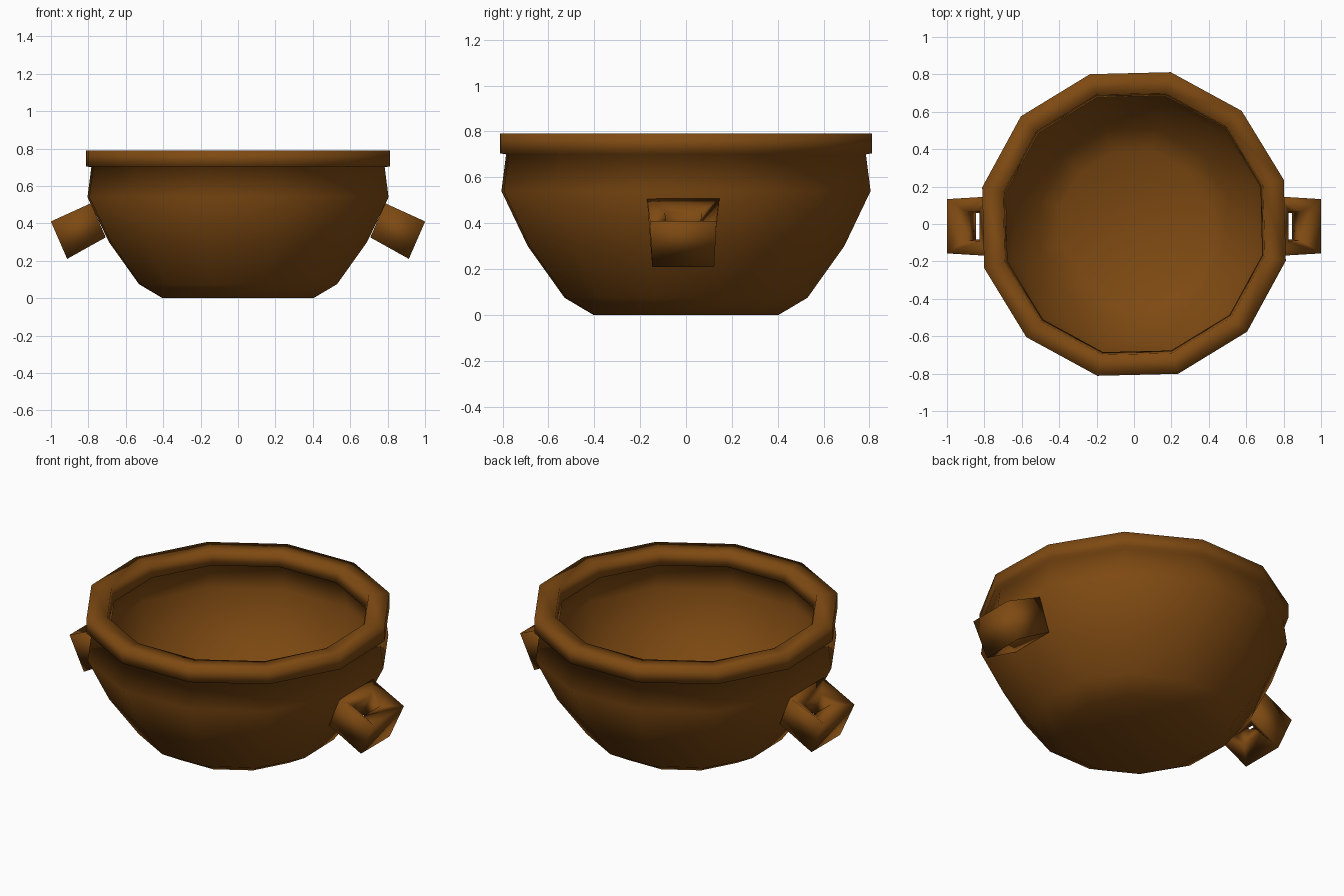
import bpy, bmesh, math
from mathutils import Vector

if "Cube" in bpy.data.objects:
    bpy.data.objects.remove(bpy.data.objects["Cube"])

brown = bpy.data.materials.new("brown_clay")
brown.diffuse_color = (0.21, 0.068, 0.006, 1)
brown.use_nodes = True
brown.node_tree.nodes["Principled BSDF"].inputs["Base Color"].default_value = brown.diffuse_color


def finish(bm, name):
    bmesh.ops.recalc_face_normals(bm, faces=bm.faces)
    for f in bm.faces:
        f.smooth = True
    me = bpy.data.meshes.new(name)
    bm.to_mesh(me)
    bm.free()
    me.materials.append(brown)
    ob = bpy.data.objects.new(name, me)
    bpy.context.collection.objects.link(ob)
    return ob


def bridge(bm, a, b):
    n = len(a)
    for i in range(n):
        j = (i + 1) % n
        bm.faces.new((a[i], a[j], b[j], b[i]))


def lathe(name, profile, sides=12, turn=math.radians(16.4)):
    bm = bmesh.new()
    rings = []
    for r, z in profile:
        rings.append([bm.verts.new((r * math.cos(turn + math.tau * i / sides),
                                    r * math.sin(turn + math.tau * i / sides), z))
                      for i in range(sides)])
    bm.faces.new(rings[0])
    bm.faces.new(rings[-1])
    for a, b in zip(rings, rings[1:]):
        bridge(bm, a, b)
    return finish(bm, name)


# Bowl: outer wall, rim lip, then thin inner wall down to the floor
lathe("bowl", [(0.415, 0), (0.545, 0.075), (0.71, 0.30), (0.828, 0.54), (0.807, 0.70),
               (0.835, 0.705), (0.835, 0.79), (0.72, 0.79), (0.705, 0.71),
               (0.76, 0.69), (0.785, 0.54), (0.672, 0.32), (0.52, 0.11), (0.40, 0.04)])


# Tilted square ring handles, inner side narrower than the outer
def handle(name, side):
    out = Vector((0.91, 0, -0.415))
    up = Vector((0.40, 0, 0.917))
    centre = Vector((0.957, -0.012, 0.31))
    # (half width, end offset, root offset, end height, root height)
    section = [((0.145, 0.158), 0.0, -0.235, 0.109, 0.109),
               ((0.135, 0.140), 0.0, -0.235, -0.109, -0.09),
               ((0.07, 0.07), -0.10, -0.165, -0.055, -0.055),
               ((0.075, 0.08), -0.10, -0.175, 0.06, 0.072)]
    bm = bmesh.new()
    stations = []
    for y_sign, root in ((-1, 1), (-1, 0), (1, 0), (1, 1)):
        row = []
        for widths, u_end, u_root, h_end, h_root in section:
            p = centre + out * (u_root if root else u_end) + up * (h_root if root else h_end)
            p.y += y_sign * widths[root]
            p.x *= side
            row.append(bm.verts.new(p))
        stations.append(row)
    for a, b in zip(stations, stations[1:] + stations[:1]):
        bridge(bm, a, b)
    finish(bm, name)


handle("right_handle", 1)
handle("left_handle", -1)
